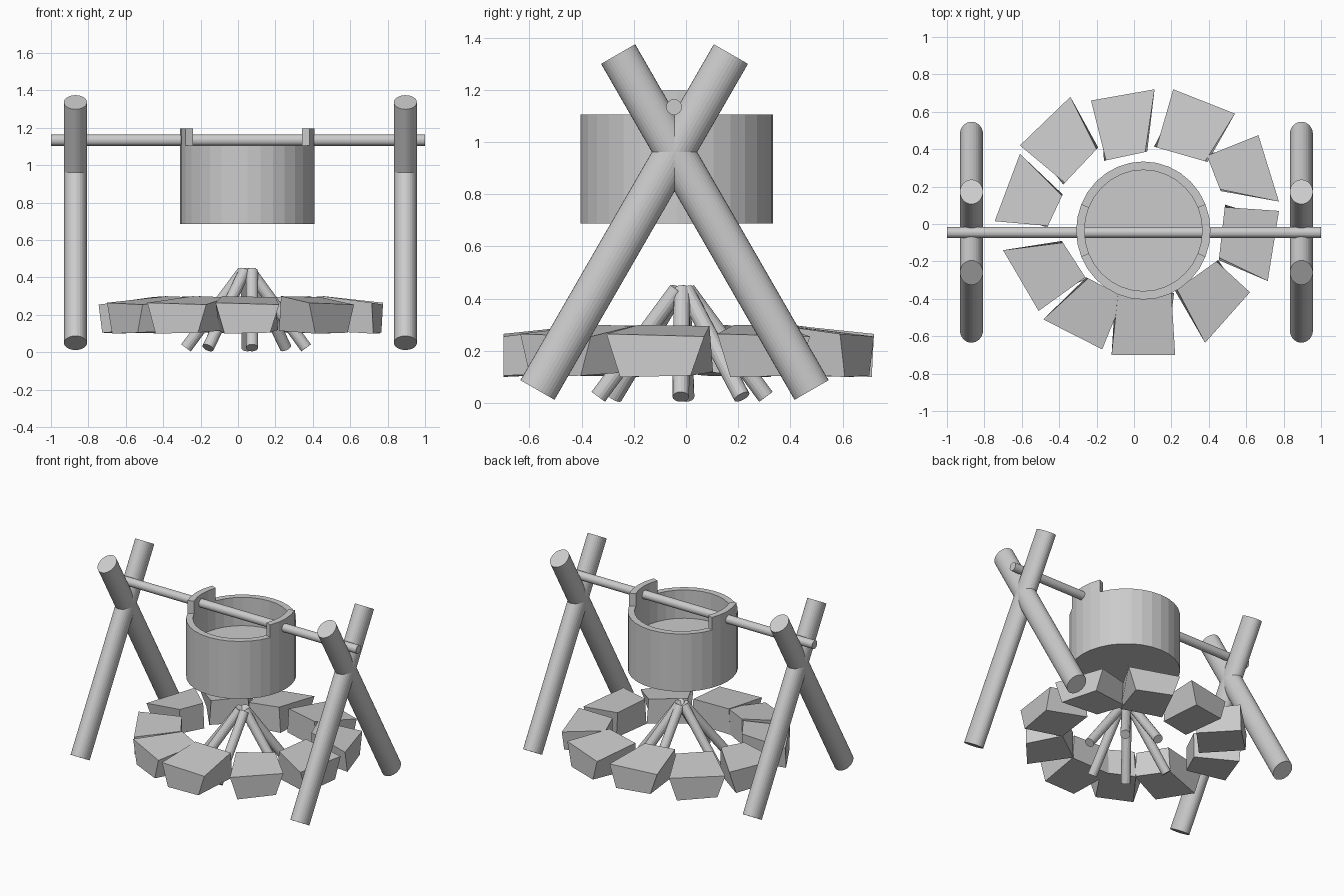
import bpy, bmesh, math
from mathutils import Vector, Matrix

if "Cube" in bpy.data.objects:
    bpy.data.objects.remove(bpy.data.objects["Cube"])


def finish(bm, name):
    bmesh.ops.recalc_face_normals(bm, faces=bm.faces)
    me = bpy.data.meshes.new(name)
    bm.to_mesh(me)
    bm.free()
    ob = bpy.data.objects.new(name, me)
    bpy.context.collection.objects.link(ob)
    return ob


def rod(name, a, b, rx, ry=None, sides=32):
    """Cylinder from a to b, optionally with an oval section."""
    a, b = Vector(a), Vector(b)
    d = b - a
    bm = bmesh.new()
    bmesh.ops.create_cone(bm, cap_ends=True, segments=sides,
                          radius1=1, radius2=1, depth=d.length)
    bmesh.ops.scale(bm, vec=(rx, ry or rx, 1), verts=bm.verts)
    rot = Vector((0, 0, 1)).rotation_difference(d.normalized()).to_matrix().to_4x4()
    bmesh.ops.transform(bm, matrix=Matrix.Translation((a + b) / 2) @ rot, verts=bm.verts)
    return finish(bm, name)


# Crossed support legs
for side, x in (("left", -0.869), ("right", 0.895)):
    for tag, s in (("a", 1), ("b", -1)):
        rod(f"{side}_leg_{tag}", (x, -0.044 - s * 0.525, 0.05),
            (x, -0.044 + s * 0.216, 1.337), 0.0615, 0.0754)

# Cross beam
rod("cross_beam", (-1, -0.046, 1.134), (1, -0.046, 1.134), 0.03)

# Pot: lathed shell, with two rim lugs pulled up around the beam
N = 32
profile = [(1, 0.687), (1, 1.105), (0.877, 1.105), (0.877, 0.9)]
bm = bmesh.new()
rings = []
for r, z in profile:
    rings.append([bm.verts.new((0.05 + 0.359 * r * math.cos(2 * math.pi * i / N),
                                -0.035 + 0.369 * r * math.sin(2 * math.pi * i / N), z))
                  for i in range(N)])
lugs = []
for k in range(len(rings) - 1):
    for i in range(N):
        j = (i + 1) % N
        f = bm.faces.new((rings[k][i], rings[k][j], rings[k + 1][j], rings[k + 1][i]))
        if k == 1 and (i + 2) % (N // 2) < 4:
            lugs.append(f)
bm.faces.new(rings[0])
bm.faces.new(rings[-1])
bmesh.ops.recalc_face_normals(bm, faces=bm.faces)
ext = bmesh.ops.extrude_face_region(bm, geom=lugs)
bmesh.ops.translate(bm, vec=(0, 0, 0.092),
                    verts=[e for e in ext["geom"] if isinstance(e, bmesh.types.BMVert)])
bmesh.ops.delete(bm, geom=[f for f in lugs if f.is_valid], context='FACES_ONLY')
finish(bm, "pot")

# Firewood sticks leaning together
bases = [(0.364, -0.02), (0.255, 0.214), (0.05, 0.306),
         (-0.278, 0.0), (-0.16, -0.275), (0.075, -0.336)]
hub = Vector((0.047, -0.015))
for i, base in enumerate(bases):
    base = Vector(base)
    top = hub + (base - hub) * 0.06
    if i == 5:
        top.x = 0.075
    rod(f"firewood_{i + 1}", (*base, 0.024), (*top, 0.433), 0.032, sides=16)

# Ring of stones: top outlines as outer pair, then inner pair
stones = [
    [(.21, .72), (.54, .59), (.38, .335), (.12, .41)],
    [(-.23, .66), (.11, .72), (.06, .385), (-.15, .34)],
    [(-.61, .42), (-.34, .68), (-.20, .40), (-.37, .22)],
    [(-.745, .015), (-.61, .375), (-.385, .15), (-.46, -.01)],
    [(-.51, -.465), (-.70, -.14), (-.38, -.10), (-.26, -.285)],
    [(-.17, -.67), (-.485, -.51), (-.245, -.29), (-.055, -.39)],
    [(.22, -.70), (-.12, -.70), (-.085, -.37), (.20, -.37)],
    [(.62, -.365), (.38, -.635), (.23, -.35), (.44, -.20)],
    [(.775, .07), (.715, -.305), (.455, -.18), (.485, .09)],
    [(.665, .475), (.775, .12), (.46, .185), (.39, .365)],
]
for n, pts in enumerate(stones):
    p = [Vector(q) for q in pts]
    bm = bmesh.new()
    top = [bm.verts.new((*q, z)) for q, z in zip(p, (.255, .265, .30, .295))]
    # the underside narrows outward and widens slightly inward
    mo, mi = (p[0] + p[1]) / 2, (p[2] + p[3]) / 2
    low = [mo + (p[0] - mo) * .72, mo + (p[1] - mo) * .72,
           mi + (p[2] - mi) * 1.1, mi + (p[3] - mi) * 1.1]
    bot = [bm.verts.new((*q, z)) for q, z in zip(low, (.105, .10, .115, .12))]
    bm.faces.new(top)
    bm.faces.new(bot[::-1])
    for i in range(4):
        j = (i + 1) % 4
        bm.faces.new((top[i], top[j], bot[j], bot[i]))
    finish(bm, f"fire_ring_stone_{n + 1}")
